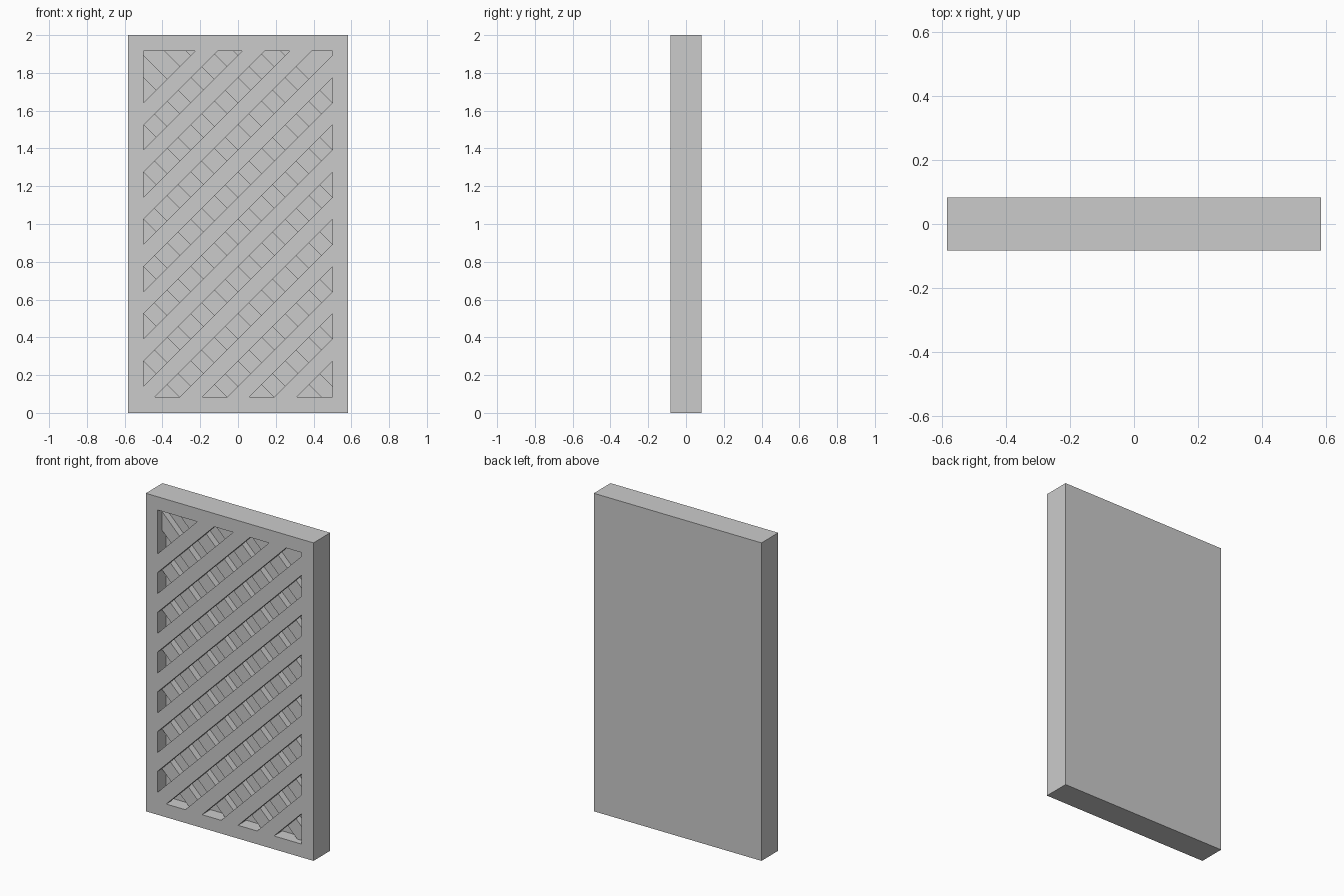
import bpy, bmesh
from mathutils import Vector

if "Cube" in bpy.data.objects:
    bpy.data.objects.remove(bpy.data.objects["Cube"])

W, H, D = 1.1667, 2.0, 0.1667        # overall size
B = 0.0833                           # frame border
LAYER = D / 4                        # thickness of one slat layer
PITCH, FIRST, COUNT = 0.25, -0.1667, 10   # slat spacing measured along z
HALF = 0.0589                        # half slat width measured along z


def add_object(name, bm):
    bmesh.ops.recalc_face_normals(bm, faces=bm.faces[:])
    mesh = bpy.data.meshes.new(name)
    bm.to_mesh(mesh)
    bm.free()
    ob = bpy.data.objects.new(name, mesh)
    bpy.context.collection.objects.link(ob)
    return ob


def gap_cutter(name, side, y0, y1):
    """Prisms filling the gaps between 45 degree slats inside the frame."""
    bm = bmesh.new()
    x, z0, z1 = W / 2 - B, B, H - B
    bm.faces.new([bm.verts.new(p) for p in
                  ((-x, y0, z0), (x, y0, z0), (x, y0, z1), (-x, y0, z1))])
    centres = [FIRST + PITCH * i for i in range(COUNT)]
    normal = Vector((-side, 0, 1)).normalized()
    for c in centres:
        for edge in (c - HALF, c + HALF):
            bmesh.ops.bisect_plane(bm, geom=bm.verts[:] + bm.edges[:] + bm.faces[:],
                                   plane_co=(0, 0, edge), plane_no=normal)

    def is_slat(f):
        m = f.calc_center_median()
        return any(abs(m.z - side * m.x - c) < HALF for c in centres)

    bmesh.ops.delete(bm, geom=[f for f in bm.faces if is_slat(f)], context='FACES')
    out = bmesh.ops.extrude_face_region(bm, geom=bm.faces[:])
    verts = [g for g in out['geom'] if isinstance(g, bmesh.types.BMVert)]
    bmesh.ops.translate(bm, verts=verts, vec=(0, y1 - y0, 0))
    ob = add_object(name, bm)
    ob.hide_render = True
    return ob


# Solid panel with frame
bm = bmesh.new()
bmesh.ops.create_cube(bm, size=1)
for v in bm.verts:
    v.co = (v.co.x * W, v.co.y * D, (v.co.z + 0.5) * H)
panel = add_object("lattice_panel", bm)

# Rear slats lean left, front slats lean right; the back stays solid
cutters = [gap_cutter("rear_gap_cutter", -1, -D / 2 + LAYER, 0),
           gap_cutter("front_gap_cutter", 1, -D / 2 - 0.1, -D / 2 + LAYER)]
bpy.context.view_layer.objects.active = panel
for cutter in cutters:
    mod = panel.modifiers.new("gaps", 'BOOLEAN')
    mod.operation = 'DIFFERENCE'
    mod.solver = 'EXACT'
    mod.object = cutter
    bpy.ops.object.modifier_apply(modifier=mod.name)
for cutter in cutters:
    bpy.data.objects.remove(cutter)
